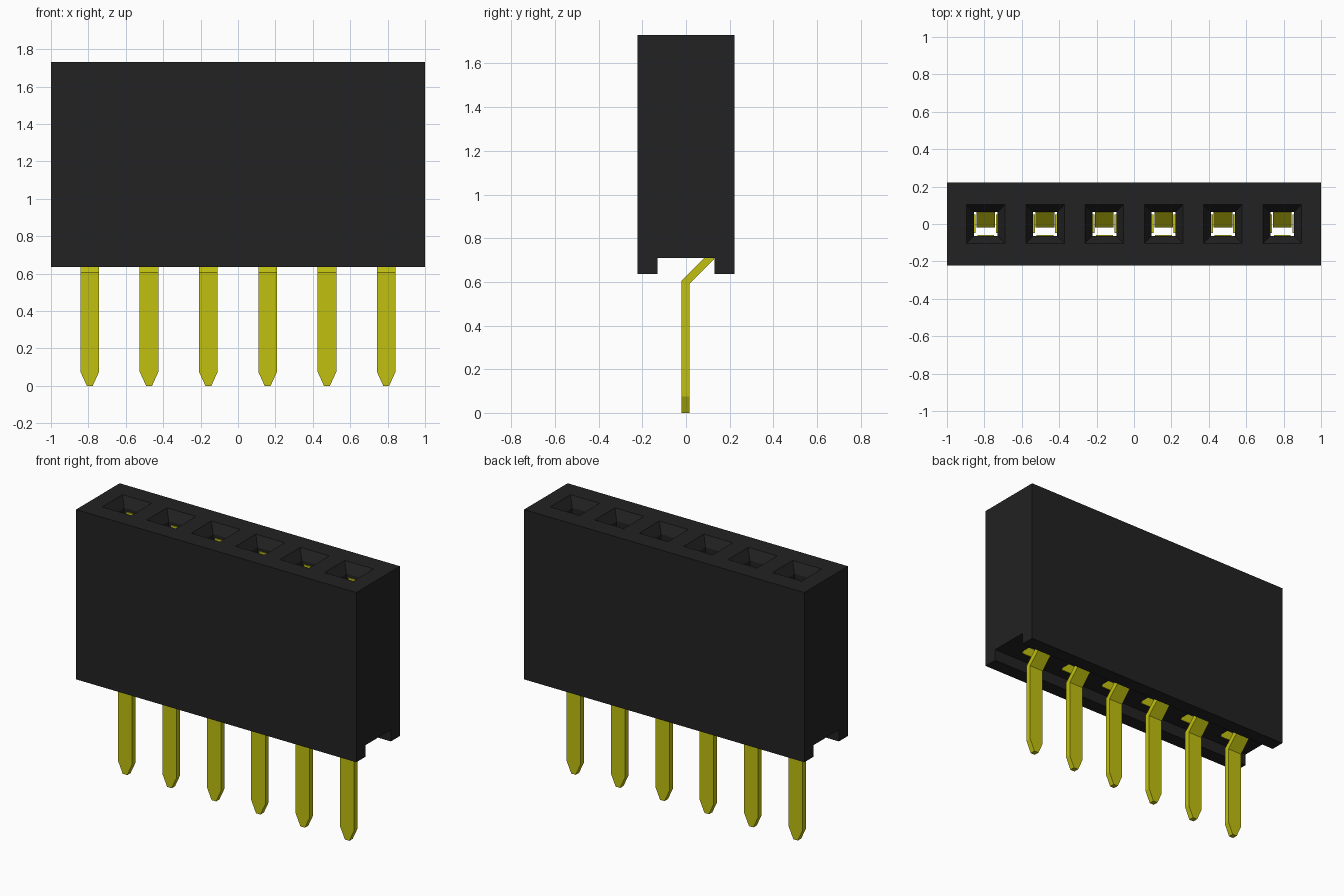
import bpy
import bmesh

cube = bpy.data.objects.get("Cube")
if cube:
    bpy.data.objects.remove(cube, do_unlink=True)

PITCH = 0.317
PIN_X = [(i - 2.5) * PITCH for i in range(6)]


def material(name, rgb):
    mat = bpy.data.materials.new(name)
    mat.use_nodes = True
    mat.diffuse_color = (*rgb, 1)
    bsdf = mat.node_tree.nodes["Principled BSDF"]
    bsdf.inputs["Base Color"].default_value = (*rgb, 1)
    bsdf.inputs["Roughness"].default_value = 0.6
    return mat


black = material("black plastic", (0.016, 0.016, 0.016))
yellow = material("yellow metal", (0.53, 0.53, 0.005))


def finish(bm, name, mat):
    bmesh.ops.recalc_face_normals(bm, faces=bm.faces)
    mesh = bpy.data.meshes.new(name)
    bm.to_mesh(mesh)
    bm.free()
    mesh.materials.append(mat)
    obj = bpy.data.objects.new(name, mesh)
    bpy.context.collection.objects.link(obj)
    return obj


def loft(bm, rings):
    """Join matching rings of points into a closed solid."""
    loops = [[bm.verts.new(p) for p in ring] for ring in rings]
    n = len(loops[0])
    for a, b in zip(loops, loops[1:]):
        for i in range(n):
            j = (i + 1) % n
            bm.faces.new((a[i], a[j], b[j], b[i]))
    bm.faces.new(loops[0])
    bm.faces.new(loops[-1])


def rect(x, y, z, hx, hy):
    return [(x + sx * hx, y + sy * hy, z)
            for sx, sy in ((-1, -1), (1, -1), (1, 1), (-1, 1))]


# Housing: a block profile with a groove along the underside
outline = [(-0.222, 0.635), (-0.13, 0.635), (-0.13, 0.71), (0.13, 0.71),
           (0.13, 0.635), (0.222, 0.635), (0.222, 1.73), (-0.222, 1.73)]
bm = bmesh.new()
loft(bm, [[(x, y, z) for y, z in outline] for x in (-1, 1)])
housing = finish(bm, "housing", black)

# Square through holes with funnel mouths
bm = bmesh.new()
for x in PIN_X:
    loft(bm, [rect(x, 0, z, r, r) for z, r in
              ((0.6, 0.064), (1.67, 0.064), (1.73, 0.103), (1.79, 0.142))])
cutter = finish(bm, "hole_cutter", black)
cutter.hide_render = True

cut = housing.modifiers.new("holes", "BOOLEAN")
cut.operation = "DIFFERENCE"
cut.solver = "EXACT"
cut.object = cutter
bpy.context.view_layer.objects.active = housing
bpy.ops.object.modifier_apply(modifier=cut.name)
bpy.data.objects.remove(cutter, do_unlink=True)

for number, x in enumerate(PIN_X, 1):
    # Pin: tapered tip, straight leg, then a bend back into the housing
    bm = bmesh.new()
    path = [(-0.02, 0.015, 0, 0, 0.016), (-0.02, 0.015, 0.075, 0.075, 0.05),
            (-0.02, 0.015, 0.605, 0.59, 0.05), (0.093, 0.128, 0.718, 0.703, 0.05),
            (0.093, 0.128, 0.8, 0.8, 0.05)]
    loft(bm, [[(x - w, y0, z0), (x + w, y0, z0), (x + w, y1, z1), (x - w, y1, z1)]
              for y0, y1, z0, z1, w in path])
    finish(bm, f"pin_{number}", yellow)

    # Contact: thin spring leaves lining the hole
    bm = bmesh.new()
    leaves = [(x, 0.0615, 0.045, 0.003, 0.74, 1.65),
              (x, -0.0615, 0.045, 0.002, 0.712, 0.77)]
    leaves += [(x + side * 0.059, 0.002, 0.005, 0.05, 0.72, 1.5) for side in (-1, 1)]
    for cx, cy, hx, hy, low, high in leaves:
        loft(bm, [rect(cx, cy, z, hx, hy) for z in (low, high)])
    finish(bm, f"contact_{number}", yellow)
